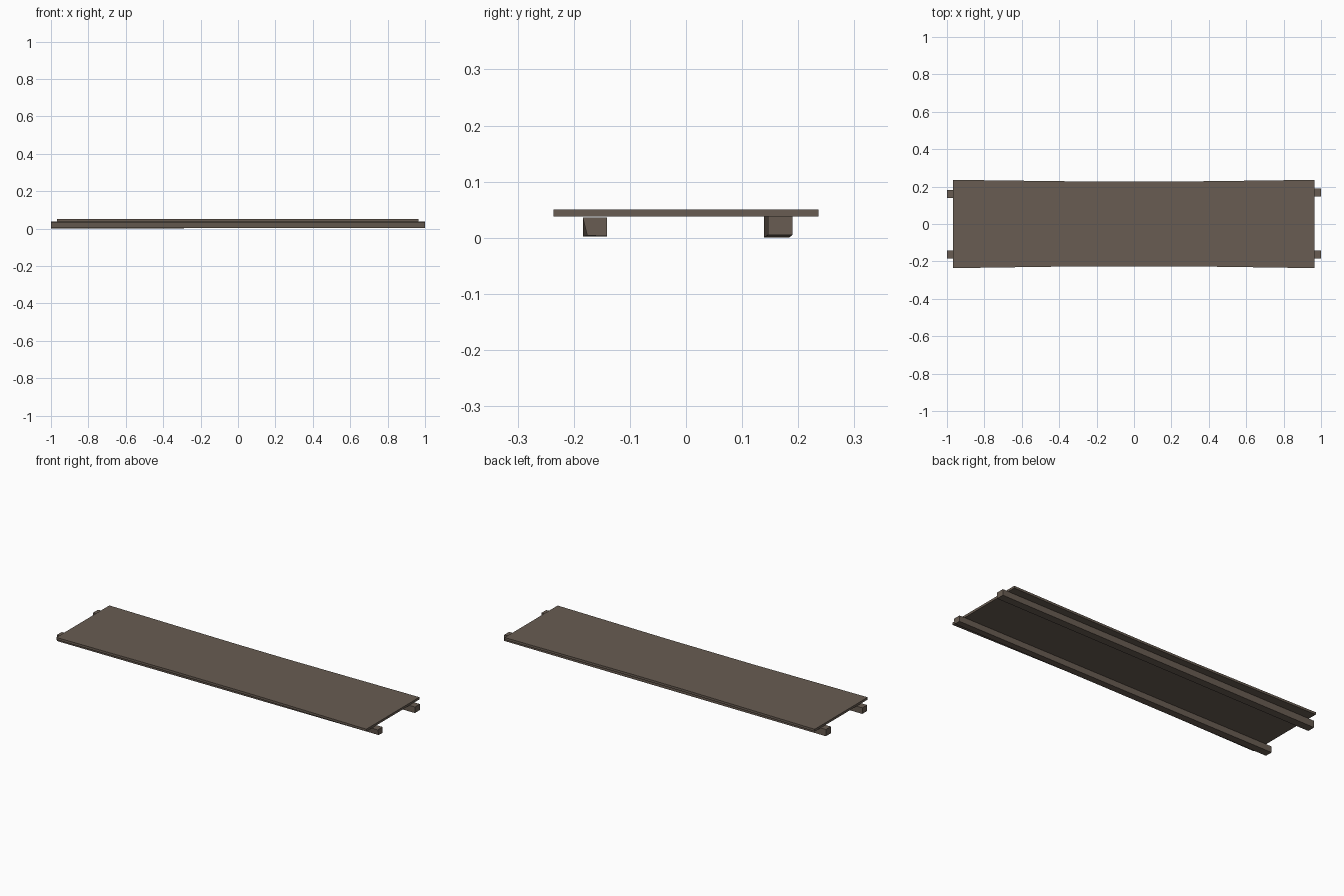
import bpy, bmesh

if "Cube" in bpy.data.objects:
    bpy.data.objects.remove(bpy.data.objects["Cube"])

wood = bpy.data.materials.new("weathered brown wood")
wood.diffuse_color = (0.14, 0.108, 0.084, 1)
wood.use_nodes = True
wood.node_tree.nodes["Principled BSDF"].inputs["Base Color"].default_value = wood.diffuse_color


def make_object(name, bm):
    bmesh.ops.recalc_face_normals(bm, faces=bm.faces)
    mesh = bpy.data.meshes.new(name)
    bm.to_mesh(mesh)
    bm.free()
    mesh.materials.append(wood)
    obj = bpy.data.objects.new(name, mesh)
    bpy.context.collection.objects.link(obj)
    return obj


# Deck board: thin plank whose long edges are slightly waisted
def deck():
    back = [(-0.967, 0.236), (-0.57, 0.231), (-0.16, 0.226),
            (0.16, 0.226), (0.57, 0.231), (0.965, 0.236)]
    front = [(0.965, -0.236), (0.62, -0.231), (0.26, -0.226),
             (-0.26, -0.226), (-0.62, -0.231), (-0.967, -0.236)]
    bm = bmesh.new()
    face = bm.faces.new([bm.verts.new((x, y, 0.038)) for x, y in back + front])
    ext = bmesh.ops.extrude_face_region(bm, geom=[face], use_keep_orig=True)
    top = [v for v in ext["geom"] if isinstance(v, bmesh.types.BMVert)]
    bmesh.ops.translate(bm, verts=top, vec=(0, 0, 0.0127))
    make_object("deck_board", bm)


# Support rail: four-sided bar lofted between two slightly different ends
def rail(name, left, right):
    bm = bmesh.new()
    a = [bm.verts.new((-1, y, z)) for y, z in left]
    b = [bm.verts.new((1, y, z)) for y, z in right]
    bm.faces.new(a)
    bm.faces.new(b[::-1])
    for i in range(4):
        j = (i + 1) % 4
        bm.faces.new((a[i], b[i], b[j], a[j]))
    make_object(name, bm)


deck()
rail("front_rail",
     [(-0.184, 0.002), (-0.141, 0.002), (-0.141, 0.036), (-0.184, 0.036)],
     [(-0.176, 0.004), (-0.141, 0.003), (-0.141, 0.036), (-0.184, 0.036)])
rail("back_rail",
     [(0.139, 0.0), (0.183, 0.0), (0.183, 0.038), (0.139, 0.038)],
     [(0.146, 0.005), (0.19, 0.005), (0.19, 0.039), (0.146, 0.039)])
